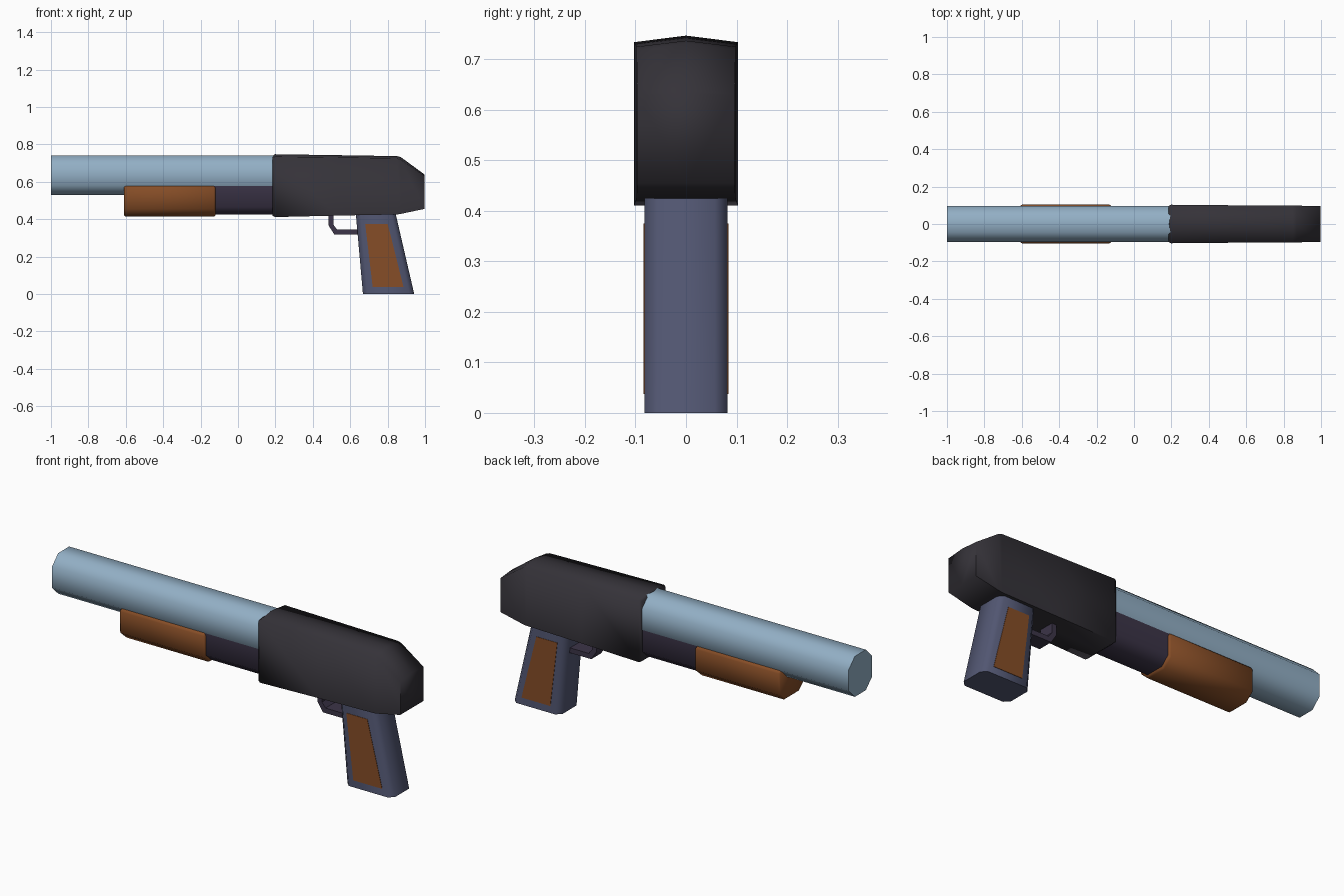
import bpy, bmesh, math

if "Cube" in bpy.data.objects:
    bpy.data.objects.remove(bpy.data.objects["Cube"])


def material(name, rgb):
    m = bpy.data.materials.new(name)
    m.diffuse_color = (*rgb, 1)
    m.use_nodes = True
    m.node_tree.nodes["Principled BSDF"].inputs["Base Color"].default_value = m.diffuse_color
    return m


STEEL = material("blue_steel", (0.29, 0.43, 0.56))
BLACK = material("black_polymer", (0.035, 0.032, 0.04))
PURPLE = material("dark_purple", (0.045, 0.035, 0.065))
SLATE = material("slate", (0.085, 0.095, 0.17))
WOOD = material("wood", (0.24, 0.075, 0.02))


def loft(name, sections, mat, angle=50):
    """Skin a run of matching closed cross-sections and cap both ends."""
    bm = bmesh.new()
    rings = [[bm.verts.new(p) for p in s] for s in sections]
    n = len(rings[0])
    for a, b in zip(rings, rings[1:]):
        for i in range(n):
            j = (i + 1) % n
            bm.faces.new((a[i], a[j], b[j], b[i]))
    bm.faces.new(rings[0])
    bm.faces.new(rings[-1])
    bmesh.ops.recalc_face_normals(bm, faces=bm.faces)
    me = bpy.data.meshes.new(name)
    bm.to_mesh(me)
    bm.free()
    ob = bpy.data.objects.new(name, me)
    bpy.context.collection.objects.link(ob)
    me.materials.append(mat)
    bpy.ops.object.select_all(action='DESELECT')
    ob.select_set(True)
    bpy.context.view_layer.objects.active = ob
    bpy.ops.object.shade_smooth_by_angle(angle=math.radians(angle))
    return ob


def mirrored(half):
    """Close a (y, z) half outline by mirroring it across y = 0."""
    return half + [(-y, z) for y, z in reversed(half) if y > 0]


def tube(name, outline, xs, mat):
    return loft(name, [[(x, y, z) for y, z in outline] for x in xs], mat)


# Barrel: tall octagon
tube("barrel", mirrored([(0.045, 0.53), (0.095, 0.58), (0.095, 0.69), (0.045, 0.74)]),
     (-1, 0.25), STEEL)

# Magazine housing under the barrel
tube("magazine_housing", mirrored([(0.05, 0.425), (0.092, 0.465), (0.092, 0.58)]),
     (-0.3, 0.25), PURPLE)


# Pump grip with softened ends
def pump_section(x, d):
    return [(x, y, z) for y, z in mirrored([(0.055 - d / 2, 0.413 + d), (0.103 - d, 0.455 + d / 2),
                                            (0.103 - d, 0.565), (0.094 - d, 0.578 - d)])]


loft("pump_grip", [pump_section(-0.61, 0.008), pump_section(-0.6, 0),
                   pump_section(-0.13, 0), pump_section(-0.12, 0.008)], WOOD)

# Receiver: x, half width, bottom, shoulder and ridge heights
stations = [(0.185, 0.097, 0.418, 0.727, 0.738), (0.197, 0.103, 0.411, 0.734, 0.747),
            (0.53, 0.1, 0.419, 0.73, 0.742), (0.85, 0.098, 0.425, 0.725, 0.737),
            (0.87, 0.098, 0.428, 0.718, 0.732), (0.998, 0.096, 0.455, 0.63, 0.638)]
loft("receiver", [[(x, p, q) for p, q in mirrored([(0, b), (w, b), (w, s), (0, r)])]
                  for x, w, b, s, r in stations], BLACK, 85)


# Pistol grip: chamfered rectangle sheared from top to bottom
def grip_section(z, x0, x1):
    c, w = 0.025, 0.082
    half = [(x0, w - c), (x0 + c, w), (x1 - c, w), (x1, w - c)]
    return [(x, y, z) for x, y in half] + [(x, -y, z) for x, y in reversed(half)]


loft("pistol_grip", [grip_section(0, 0.668, 0.942), grip_section(0.45, 0.628, 0.838)], SLATE)

# Wooden grip panels on both sides
panel = [(0.68, 0.375), (0.80, 0.375), (0.885, 0.037), (0.72, 0.037)]
for side, s in (("front", -1), ("back", 1)):
    loft("grip_panel_" + side, [[(x, s * y, z) for x, z in panel] for y in (0.07, 0.084)], WOOD)

# Trigger guard strip: outer and inner path points swept as rectangles
outer = [(0.485, 0.43), (0.485, 0.365), (0.515, 0.318), (0.66, 0.318)]
inner = [(0.51, 0.43), (0.51, 0.37), (0.53, 0.344), (0.66, 0.344)]
w = 0.04
loft("trigger_guard", [[(a, -w, b), (a, w, b), (c, w, d), (c, -w, d)]
                       for (a, b), (c, d) in zip(outer, inner)], PURPLE, 30)
